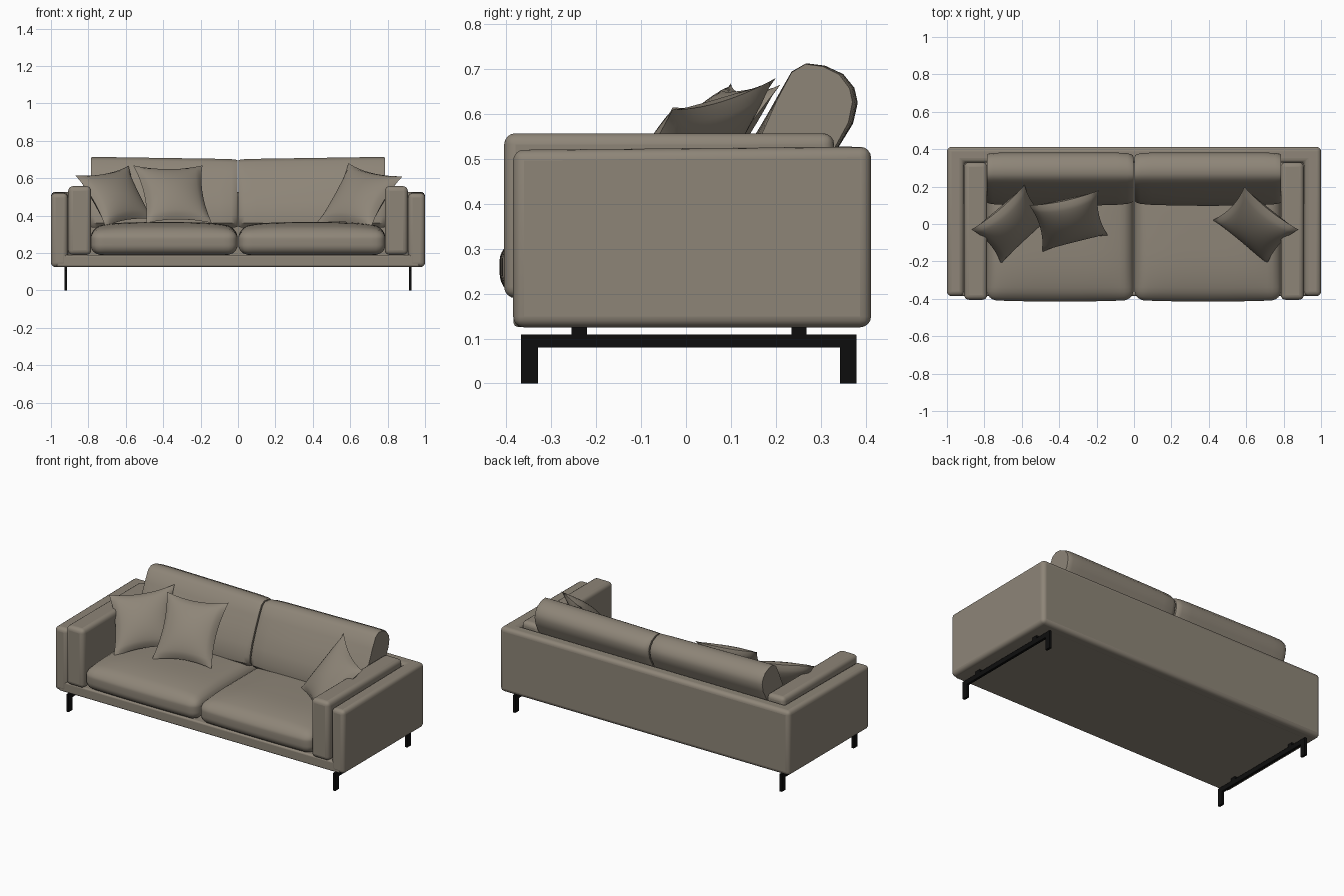
import bpy, bmesh, math
from mathutils import Vector

if "Cube" in bpy.data.objects:
    bpy.data.objects.remove(bpy.data.objects["Cube"])


def material(name, rgb):
    m = bpy.data.materials.new(name)
    m.diffuse_color = (*rgb, 1)
    m.use_nodes = True
    m.node_tree.nodes["Principled BSDF"].inputs["Base Color"].default_value = m.diffuse_color
    return m


FABRIC = material("taupe fabric", (0.27, 0.235, 0.187))
METAL = material("black metal", (0.004, 0.004, 0.004))


def finish(name, bm, mat, bevel=0.0, smooth=True, segments=4):
    bmesh.ops.recalc_face_normals(bm, faces=bm.faces)
    me = bpy.data.meshes.new(name)
    bm.to_mesh(me)
    bm.free()
    ob = bpy.data.objects.new(name, me)
    bpy.context.collection.objects.link(ob)
    me.materials.append(mat)
    if bevel:
        b = ob.modifiers.new("bevel", 'BEVEL')
        b.width, b.segments, b.limit_method = bevel, segments, 'ANGLE'
    if smooth:
        bpy.ops.object.select_all(action='DESELECT')
        ob.select_set(True)
        bpy.context.view_layer.objects.active = ob
        bpy.ops.object.shade_smooth_by_angle(angle=math.radians(40))
    return ob


def add_box(bm, lo, hi):
    vs = bmesh.ops.create_cube(bm, size=1)["verts"]
    for v in vs:
        v.co = [(a + b) / 2 + c * (b - a) for a, b, c in zip(lo, hi, v.co)]


def box(name, lo, hi, mat, bevel=0.0):
    bm = bmesh.new()
    add_box(bm, lo, hi)
    return finish(name, bm, mat, bevel, smooth=bevel > 0)


def soft_box(name, lo, hi, r, shape=None, cuts=19):
    """Rounded box on a fine grid; shape(co, u, v, w) adds the plump form."""
    bm = bmesh.new()
    bmesh.ops.create_cube(bm, size=2)
    bmesh.ops.subdivide_edges(bm, edges=bm.edges[:], cuts=cuts, use_grid_fill=True)
    lo, hi = Vector(lo), Vector(hi)
    mid, half = (lo + hi) / 2, (hi - lo) / 2
    for v in bm.verts:
        n = [math.copysign(abs(c) ** 0.6, c) for c in v.co]   # denser near edges
        p = Vector([c * h for c, h in zip(n, half)])
        core = Vector([max(-h + r, min(h - r, c)) for c, h in zip(p, half)])
        d = p - core
        if d.length > 1e-6:
            p = core + d.normalized() * r
        q = mid + p
        if shape:
            q = shape(q, *[c / h for c, h in zip(p, half)])
        v.co = q
    return finish(name, bm, FABRIC)


# Outer shell: one U-shaped wall (arms and back)
bm = bmesh.new()
outline = [(-1, -0.385), (-0.91, -0.385), (-0.91, 0.33), (0.91, 0.33),
           (0.91, -0.385), (1, -0.385), (1, 0.412), (-1, 0.412)]
face = bm.faces.new([bm.verts.new((x, y, 0.125)) for x, y in outline])
top = bmesh.ops.extrude_face_region(bm, geom=[face])["geom"]
for v in top:
    if isinstance(v, bmesh.types.BMVert):
        v.co.z = 0.52 if v.co.y < 0 else 0.527
finish("outer_shell", bm, FABRIC, bevel=0.024)

# Base rail and platform
box("base_platform", (-0.97, -0.384, 0.126), (0.97, 0.36, 0.19), FABRIC, 0.01)


def seat_shape(q, u, v, w):
    dome = (1 - u ** 4) * (1 - abs(v) ** 4)
    q.z += 0.03 * dome * max(w, 0)
    q.z -= 0.02 * max(w, 0) * max(-v, 0) ** 3
    q.y -= 0.008 * (1 - u * u) * max(-v, 0) ** 2
    return q


# Cross-section (y, z) of the leaning back cushions
BACK = [(0.13, 0.335), (0.105, 0.36), (0.105, 0.40), (0.125, 0.47), (0.163, 0.555),
        (0.2, 0.63), (0.235, 0.69), (0.268, 0.708), (0.31, 0.703), (0.35, 0.685),
        (0.375, 0.655), (0.382, 0.625), (0.372, 0.58), (0.336, 0.52), (0.315, 0.43),
        (0.29, 0.34)]
STATIONS = [(0, 0.86), (0.012, 0.93), (0.04, 0.975), (0.12, 1), (0.3, 1.0), (0.5, 1.0),
            (0.7, 1.0), (0.88, 1), (0.96, 0.985), (0.988, 0.96), (1, 0.92)]


def back_cushion(name, side):
    bm = bmesh.new()
    cy, cz = 0.24, 0.52
    rings = []
    for t, s in STATIONS:
        ring = []
        for y, z in BACK:
            k = max(0, (z - cz) / 0.19)
            zz = cz + (z - cz) * (s + (1 - s) * 0.8) + 0.006 * k * (2 * t - 1)
            yy = cy + (y - cy) * s - 0.008 * math.sin(math.pi * t) * (y < 0.2)
            ring.append(bm.verts.new((side * (0.004 + 0.782 * t), yy, zz)))
        rings.append(ring)
    n = len(BACK)
    for a, b in zip(rings, rings[1:]):
        for i in range(n):
            j = (i + 1) % n
            bm.faces.new((a[i], a[j], b[j], b[i]))
    bm.faces.new(rings[0])
    bm.faces.new(rings[-1])
    ob = finish(name, bm, FABRIC)
    return ob


def leg_frame(name, side):
    x0, x1 = sorted((side * 0.913, side * 0.928))
    bm = bmesh.new()
    for y0, y1, z0, z1 in [(-0.367, 0.38, 0.08, 0.109), (-0.367, -0.33, 0, 0.081),
                           (0.343, 0.38, 0, 0.081), (-0.255, -0.22, 0.108, 0.13),
                           (0.235, 0.268, 0.108, 0.13)]:
        add_box(bm, (x0, y0, z0), (x1, y1, z1))
    finish(name, bm, METAL, smooth=False)


# Parts repeated left and right
for side, tag in ((-1, "left"), (1, "right")):
    x0, x1 = sorted((side * 0.785, side * 0.908))
    box(tag + "_arm_cushion", (x0, -0.405, 0.19), (x1, 0.33, 0.557), FABRIC, 0.025)
    x0, x1 = sorted((side * 0.002, side * 0.788))
    soft_box(tag + "_seat_cushion", (x0, -0.407, 0.19), (x1, 0.32, 0.335), 0.055, seat_shape)
    back_cushion(tag + "_back_cushion", side)
    leg_frame(tag + "_leg_frame", side)


def pillow(name, tl, tr, br, bl, puff=0.06, n=18):
    """Pinched square pillow stretched between four corner points."""
    tl, tr, br, bl = map(Vector, (tl, tr, br, bl))
    normal = (tr - bl).cross(br - tl).normalized()
    bm = bmesh.new()
    for sign in (-1, 1):
        grid = []
        for i in range(n + 1):
            row = []
            for j in range(n + 1):
                u, v = 2 * i / n - 1, 2 * j / n - 1
                h = puff * ((1 - u * u) * (1 - v * v)) ** 0.55
                pu = u * (1 - 0.13 * (1 - v * v))
                pv = v * (1 - 0.13 * (1 - u * u))
                a, b = (pu + 1) / 2, (pv + 1) / 2
                p = bl.lerp(br, a).lerp(tl.lerp(tr, a), b)
                row.append(bm.verts.new(p + normal * sign * h))
            grid.append(row)
        for i in range(n):
            for j in range(n):
                bm.faces.new((grid[i][j], grid[i + 1][j], grid[i + 1][j + 1], grid[i][j + 1]))
    bmesh.ops.remove_doubles(bm, verts=bm.verts, dist=1e-5)
    finish(name, bm, FABRIC)


# Throw pillows
pillow("left_corner_pillow", (-0.87, -0.03, 0.615), (-0.585, 0.21, 0.665),
       (-0.45, 0.03, 0.38), (-0.71, -0.215, 0.34))
pillow("left_front_pillow", (-0.56, 0.10, 0.668), (-0.19, 0.18, 0.668),
       (-0.14, -0.06, 0.36), (-0.49, -0.15, 0.36))
pillow("right_corner_pillow", (0.59, 0.20, 0.68), (0.88, -0.03, 0.61),
       (0.71, -0.22, 0.33), (0.42, 0.02, 0.36))
